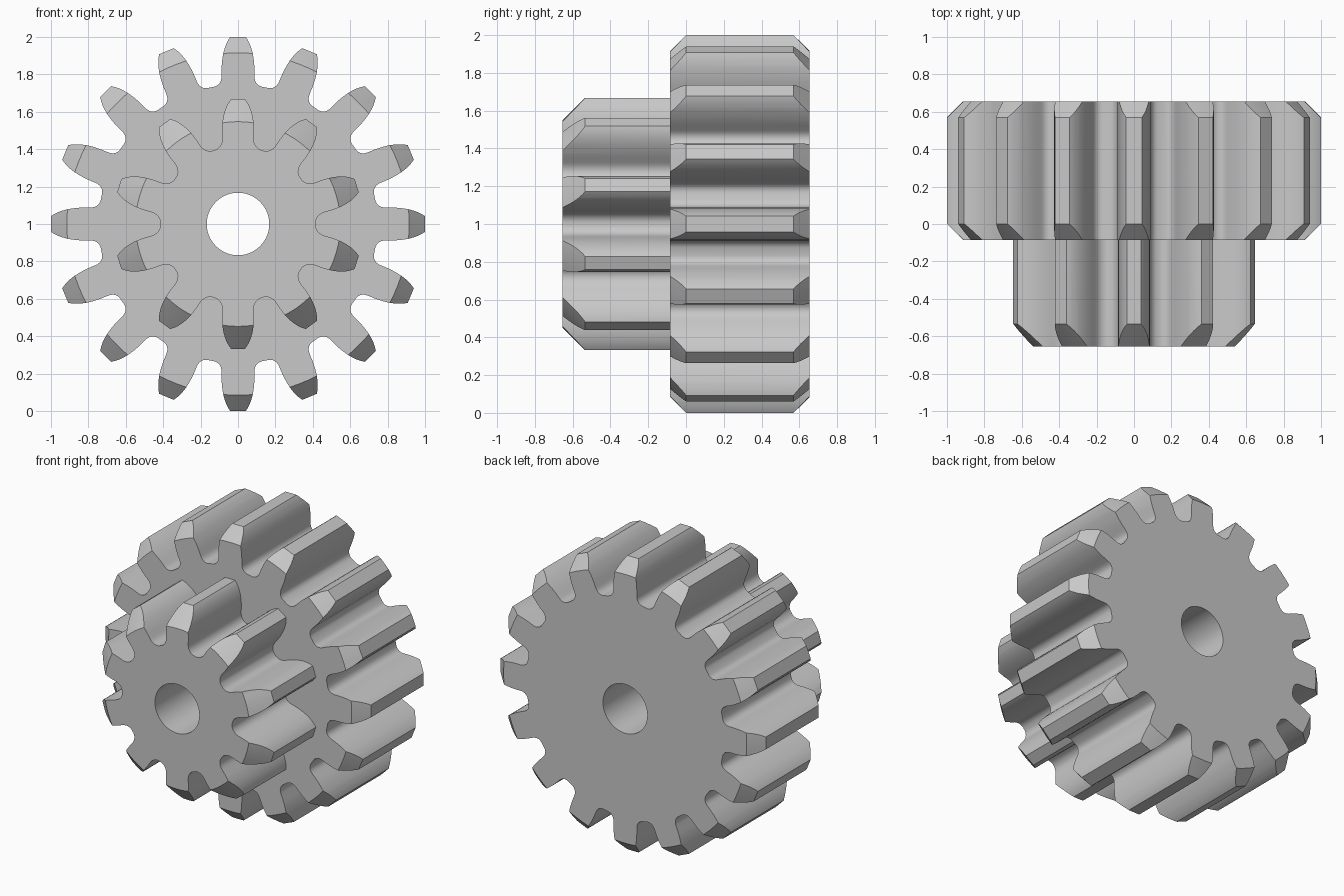
import bpy, bmesh, math
from mathutils import Vector

if "Cube" in bpy.data.objects:
    bpy.data.objects.remove(bpy.data.objects["Cube"])

steel = bpy.data.materials.new("plain_grey")
steel.diffuse_color = (0.58, 0.58, 0.58, 1)
steel.use_nodes = True
steel.node_tree.nodes["Principled BSDF"].inputs["Base Color"].default_value = steel.diffuse_color
CENTRE_Z = 1.0


def bezier(a, b, c, n):
    """Points of a quadratic curve, both ends included."""
    a, b, c = Vector(a), Vector(b), Vector(c)
    return [a * (1 - t) ** 2 + b * 2 * t * (1 - t) + c * t * t
            for t in (i / n for i in range(n + 1))]


def make_object(name, bm):
    bmesh.ops.recalc_face_normals(bm, faces=bm.faces)
    mesh = bpy.data.meshes.new(name)
    bm.to_mesh(mesh)
    bm.free()
    mesh.materials.append(steel)
    obj = bpy.data.objects.new(name, mesh)
    bpy.context.collection.objects.link(obj)
    return obj


def loft(name, rings):
    """Closed solid through rings of (x, y, z) points, with flat end caps."""
    bm = bmesh.new()
    loops = [[bm.verts.new(p) for p in ring] for ring in rings]
    n = len(loops[0])
    for a, b in zip(loops, loops[1:]):
        for i in range(n):
            j = (i + 1) % n
            bm.faces.new((a[i], a[j], b[j], b[i]))
    bm.faces.new(loops[0])
    bm.faces.new(loops[-1][::-1])
    return make_object(name, bm)


def lathe(name, profile, segments=128):
    """Turned solid about the gear axis from (y, radius) pairs."""
    rings = []
    for y, r in profile:
        angles = [math.tau * (i + 0.5) / segments for i in range(segments)]
        rings.append([(r * math.sin(a), y, CENTRE_Z + r * math.cos(a)) for a in angles])
    return loft(name, rings)


def toothed_wheel(name, teeth, tip, crest, base, root_r, root_angle, y0, y1):
    """Extruded gear; tip, crest and base are (half width, radius) of the flank."""
    a = math.radians(root_angle)
    root = (root_r * math.sin(a), root_r * math.cos(a))
    half = bezier(tip, crest, base, 8)
    half += bezier(base, (base[0], root_r + 0.002), root, 6)[1:]
    tooth = [Vector((-p.x, p.y)) for p in reversed(half)]
    tooth += [Vector((0, tip[1]))] + half
    # root land, midway to the next tooth
    h = math.pi / teeth
    tooth.append(Vector((root_r * math.sin(h), root_r * math.cos(h))))
    outline = []
    for k in range(teeth):
        c, s = math.cos(math.tau * k / teeth), math.sin(math.tau * k / teeth)
        outline += [(p.x * c + p.y * s, p.y * c - p.x * s) for p in tooth]
    return loft(name, [[(x, y, CENTRE_Z + z) for x, z in outline] for y in (y0, y1)])


def boolean(obj, tool, operation):
    mod = obj.modifiers.new(operation.lower(), 'BOOLEAN')
    mod.operation, mod.solver, mod.object = operation, 'EXACT', tool
    bpy.context.view_layer.objects.active = obj
    bpy.ops.object.modifier_apply(modifier=mod.name)
    bpy.data.objects.remove(tool)


# Large wheel, tooth ends chamfered on both sides
gear = toothed_wheel("double_gear", 16, (0.042, 1.0), (0.092, 0.93), (0.088, 0.79),
                     0.745, 9.6, -0.085, 0.655)
boolean(gear, lathe("large_chamfer", [(-0.085, 0.915), (0.05, 1.05),
                                      (0.52, 1.05), (0.655, 0.915)]), 'INTERSECT')

# Small wheel, tooth ends chamfered at the front, sunk into the large wheel
pinion = toothed_wheel("pinion", 10, (0.037, 0.667), (0.094, 0.60), (0.083, 0.46),
                       0.415, 16.2, -0.655, 0.2)
boolean(pinion, lathe("small_chamfer", [(-0.655, 0.547), (-0.455, 0.747),
                                        (0.3, 0.747)]), 'INTERSECT')
boolean(gear, pinion, 'UNION')

# Shaft bore
boolean(gear, lathe("bore", [(-1, 0.167), (1, 0.167)], 64), 'DIFFERENCE')

bpy.ops.object.select_all(action='DESELECT')
gear.select_set(True)
bpy.context.view_layer.objects.active = gear
bpy.ops.object.shade_smooth_by_angle(angle=math.radians(25))
